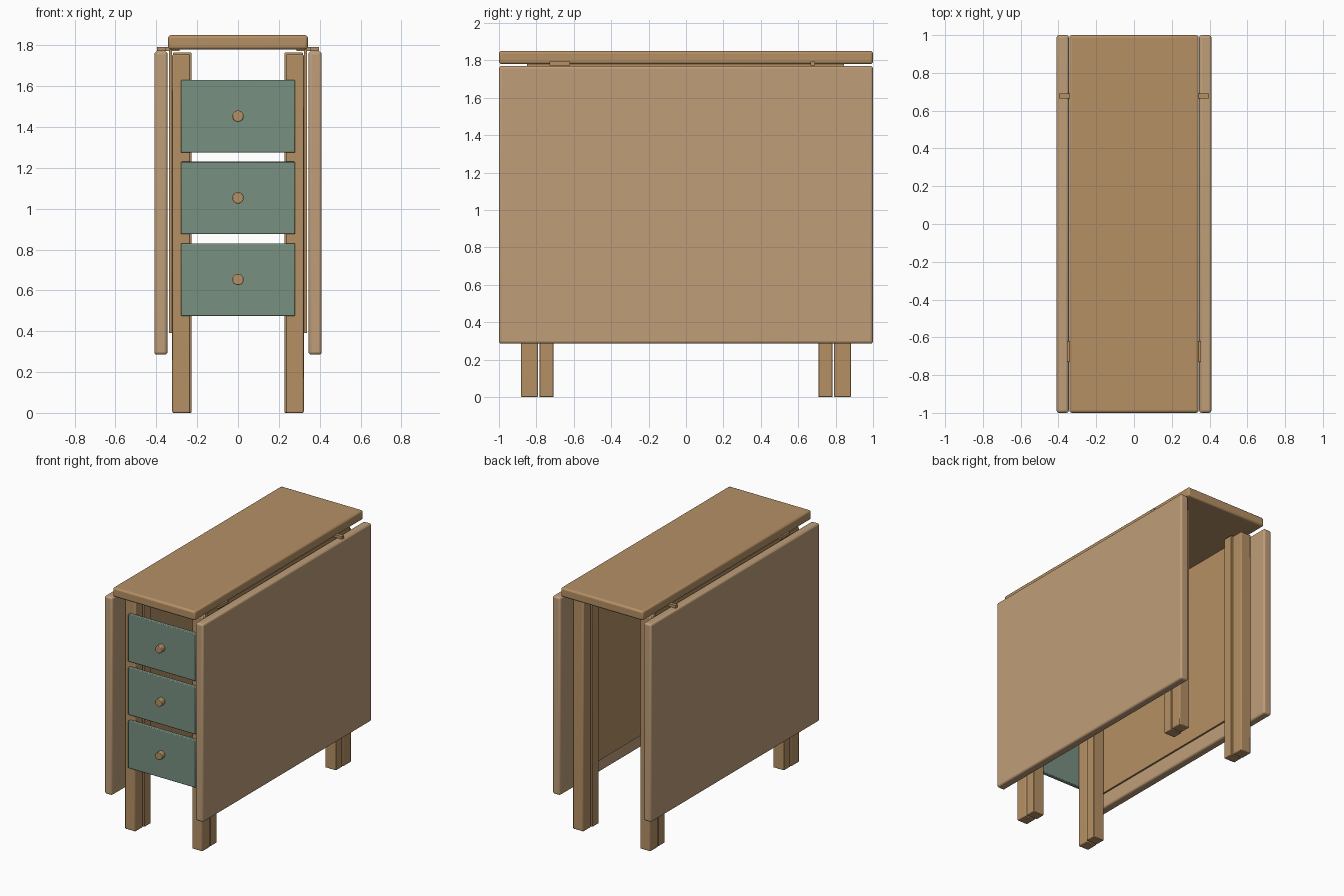
import bpy
import math

if "Cube" in bpy.data.objects:
    bpy.data.objects.remove(bpy.data.objects["Cube"])


def material(name, rgb):
    m = bpy.data.materials.new(name)
    m.diffuse_color = (*rgb, 1)
    m.use_nodes = True
    m.node_tree.nodes["Principled BSDF"].inputs["Base Color"].default_value = m.diffuse_color
    return m


WOOD = material("wood", (0.46, 0.28, 0.13))
PALE = material("pale_wood", (0.52, 0.34, 0.19))
GREEN = material("green_paint", (0.19, 0.28, 0.22))


def finish(ob, name, mat, bevel, segments):
    ob.name = name
    ob.data.materials.append(mat)
    if bevel:
        mod = ob.modifiers.new("bevel", 'BEVEL')
        mod.width = bevel
        mod.segments = segments
    bpy.ops.object.shade_smooth_by_angle(angle=math.radians(35))


def box(name, x, y, z, mat, bevel=0.0, segments=2):
    """Box from (min, max) ranges on each axis."""
    lo, hi = zip(x, y, z)
    bpy.ops.mesh.primitive_cube_add(size=1, location=[(a + b) / 2 for a, b in zip(lo, hi)])
    ob = bpy.context.object
    ob.scale = [b - a for a, b in zip(lo, hi)]
    bpy.ops.object.transform_apply(location=False, rotation=False, scale=True)
    finish(ob, name, mat, bevel, segments)


def mirrored(rng, sign):
    return tuple(sorted(sign * v for v in rng))


# Fixed centre top
box("table_top", (-0.342, 0.342), (-1, 1), (1.78, 1.85), WOOD, 0.014, 3)

for side, s in (("left", -1), ("right", 1)):
    # Hanging drop leaf
    box(f"{side}_drop_leaf", mirrored((0.345, 0.41), s), (-1, 1), (0.285, 1.77), PALE, 0.014, 3)
    # Thin side panel between legs and leaf
    box(f"{side}_side_panel", mirrored((0.324, 0.337), s), (-0.85, 0.845), (0.39, 1.78), WOOD)
    # Fixed corner legs and the gate legs beside them
    for end, e in (("front", -1), ("back", 1)):
        box(f"{end}_{side}_leg", mirrored((0.235, 0.322), s), mirrored((0.79, 0.882), e),
            (0, 1.755), WOOD, 0.006)
        box(f"{end}_{side}_gate_leg", mirrored((0.228, 0.318), s), mirrored((0.708, 0.784), e),
            (0, 1.765), WOOD, 0.004)
    # Small leaf supports: one folded along the edge, one turned out
    box(f"front_{side}_leaf_support", mirrored((0.329, 0.354), s), (-0.73, -0.62), (1.772, 1.793), WOOD)
    box(f"back_{side}_leaf_support", mirrored((0.287, 0.397), s), (0.665, 0.69), (1.772, 1.793), WOOD)

# Drawer fronts with round knobs
for i, z in enumerate((0.655, 1.055, 1.455), 1):
    box(f"drawer_front_{i}", (-0.28, 0.28), (-0.905, -0.875), (z - 0.18, z + 0.175), GREEN, 0.005)
    bpy.ops.mesh.primitive_cylinder_add(vertices=24, radius=0.028, depth=0.045,
                                        location=(0, -0.922, z - 0.002),
                                        rotation=(math.pi / 2, 0, 0))
    finish(bpy.context.object, f"drawer_knob_{i}", WOOD, 0.004, 2)
